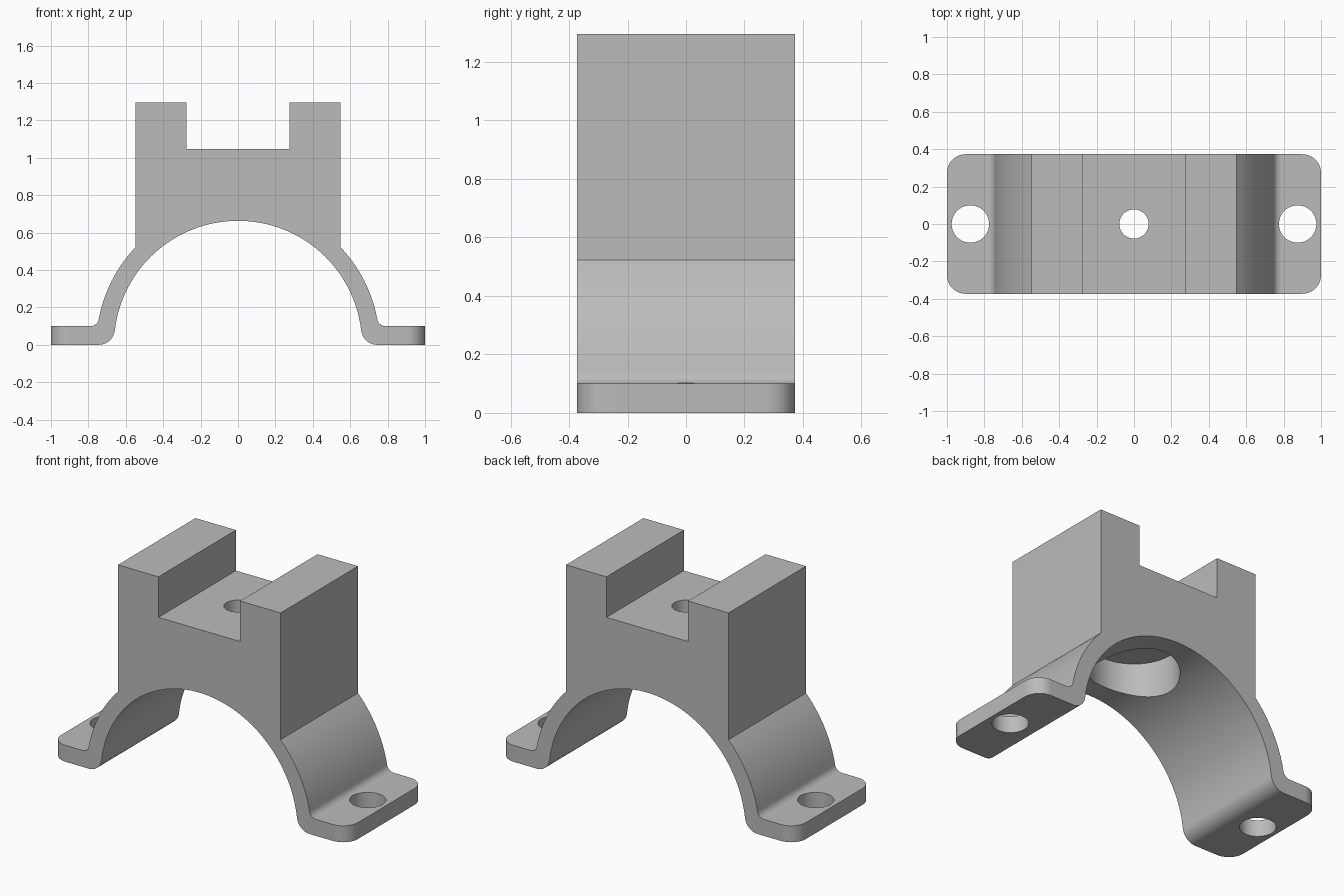
import bpy, bmesh, math
from mathutils import Vector

cube = bpy.data.objects.get("Cube")
if cube:
    bpy.data.objects.remove(cube, do_unlink=True)

HALF_DEPTH = 0.373
R_IN, R_OUT = 0.663, 0.757
FOOT_TOP = 0.1
BLOCK_X, BLOCK_TOP = 0.548, 1.295
SLOT_X, SLOT_Z = 0.275, 1.048

grey = bpy.data.materials.new("grey_metal")
grey.use_nodes = True
colour = (0.5, 0.5, 0.5, 1)
grey.diffuse_color = colour
grey.node_tree.nodes["Principled BSDF"].inputs["Base Color"].default_value = colour


def arc(cx, cz, r, a0, a1, n):
    """Points along an arc in the x-z plane."""
    return [(cx + r * math.cos(a0 + (a1 - a0) * i / n),
             cz + r * math.sin(a0 + (a1 - a0) * i / n)) for i in range(n + 1)]


def fillet(big_r, base_z, r):
    """Centre of a fillet touching the arch circle and a level line, and its angle."""
    cz = base_z + r
    cx = math.sqrt((big_r + r) ** 2 - cz ** 2)
    return cx, cz, math.atan2(cz, cx)


# Half profile, from the slot centre out over the foot and back under the arch
RF_TOP, RF_BOTTOM = 0.045, 0.087
tx, tz, ta = fillet(R_OUT, FOOT_TOP, RF_TOP)
bx, bz, ba = fillet(R_IN, 0, RF_BOTTOM)
half = [(SLOT_X, SLOT_Z), (SLOT_X, BLOCK_TOP), (BLOCK_X, BLOCK_TOP)]
half += arc(0, 0, R_OUT, math.acos(BLOCK_X / R_OUT), ta, 16)
half += arc(tx, tz, RF_TOP, math.pi + ta, 1.5 * math.pi, 8)[1:]
half += [(1, FOOT_TOP), (1, 0)]
half += arc(bx, bz, RF_BOTTOM, 1.5 * math.pi, math.pi + ba, 10)
half += arc(0, 0, R_IN, ba, math.pi / 2, 32)[1:]
profile = half + [(-x, z) for x, z in reversed(half[:-1])]

# Extrude the profile front to back
bm = bmesh.new()
face = bm.faces.new([bm.verts.new((x, -HALF_DEPTH, z)) for x, z in profile])
ext = bmesh.ops.extrude_face_region(bm, geom=[face])
bmesh.ops.translate(bm, vec=Vector((0, 2 * HALF_DEPTH, 0)),
                    verts=[v for v in ext["geom"] if isinstance(v, bmesh.types.BMVert)])
bmesh.ops.recalc_face_normals(bm, faces=bm.faces)

# Round the four upright corners of the feet
corners = [e for e in bm.edges if all(abs(v.co.x) > 0.99 for v in e.verts)
           and abs(e.verts[0].co.z - e.verts[1].co.z) > 0.05]
bmesh.ops.bevel(bm, geom=corners, offset=0.1, segments=10, profile=0.5, affect='EDGES')

mesh = bpy.data.meshes.new("saddle_bracket")
bm.to_mesh(mesh)
bm.free()
bracket = bpy.data.objects.new("saddle_bracket", mesh)
bpy.context.collection.objects.link(bracket)
mesh.materials.append(grey)


def drill(name, x, r, z0, z1):
    """Cut an upright round hole through the bracket."""
    bpy.ops.mesh.primitive_cylinder_add(vertices=64, radius=r, depth=z1 - z0,
                                        location=(x, 0, (z0 + z1) / 2))
    cutter = bpy.context.object
    cutter.name = name
    cutter.hide_render = True
    cutter.data.materials.append(grey)
    bpy.ops.object.select_all(action='DESELECT')
    bracket.select_set(True)
    bpy.context.view_layer.objects.active = bracket
    mod = bracket.modifiers.new(name, 'BOOLEAN')
    mod.operation = 'DIFFERENCE'
    mod.solver = 'EXACT'
    mod.object = cutter
    bpy.ops.object.modifier_apply(modifier=mod.name)
    bpy.data.objects.remove(cutter, do_unlink=True)


# Foot bolt holes, centre hole, and the wide bore under the arch
for side in (-1, 1):
    drill("foot_hole", side * 0.875, 0.1, -0.1, 0.4)
drill("wide_bore", 0, 0.25, 0.3, 0.84)
drill("centre_hole", 0, 0.078, 0.7, 1.2)

# Smooth curves, crisp edges, flat plane faces
bpy.ops.object.shade_smooth_by_angle(angle=math.radians(30))
weighted = bracket.modifiers.new("flat_planes", 'WEIGHTED_NORMAL')
weighted.keep_sharp = True
